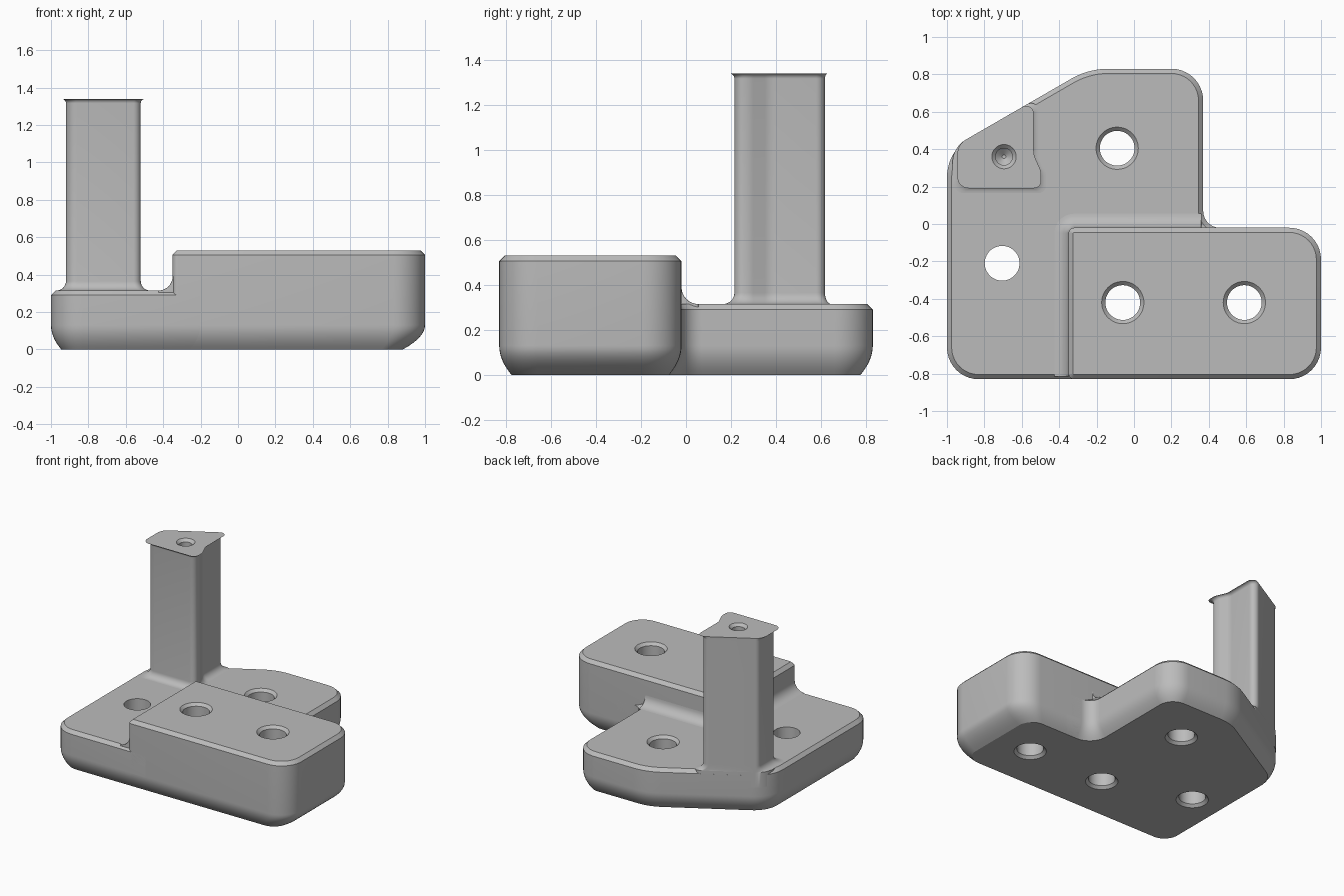
import bpy, bmesh, math
from mathutils import Vector

old = bpy.data.objects.get("Cube")
if old:
    bpy.data.objects.remove(old, do_unlink=True)

GREY = (0.5, 0.5, 0.5, 1.0)
grey = bpy.data.materials.new("plain_grey")
grey.use_nodes = True
grey.diffuse_color = GREY
grey.node_tree.nodes["Principled BSDF"].inputs["Base Color"].default_value = GREY

PLATE_TOP, BLOCK_TOP, POST_TOP = 0.315, 0.53, 1.34


def outline(corners, inset=0.0, steps=10):
    """Counter-clockwise (x, y, radius) corners -> inset outline with round corners."""
    pts = [Vector(c[:2]) for c in corners]
    n = len(pts)
    moved, radii = [], []
    for i, p in enumerate(pts):
        d1 = (p - pts[i - 1]).normalized()
        d2 = (pts[(i + 1) % n] - p).normalized()
        n1, n2 = Vector((-d1.y, d1.x)), Vector((-d2.y, d2.x))
        moved.append(p + (n1 + n2) * inset / (1 + n1.dot(n2)))
        convex = d1.x * d2.y - d1.y * d2.x > 0
        r = corners[i][2]
        radii.append(max(r - inset, 0.002) if convex else r + inset)
    result = []
    for i, p in enumerate(moved):
        u = (moved[i - 1] - p).normalized()
        v = (moved[(i + 1) % n] - p).normalized()
        half = u.angle(v) / 2
        t = radii[i] / math.tan(half)
        c = p + (u + v).normalized() * radii[i] / math.sin(half)
        s, e = p + u * t - c, p + v * t - c
        phi = s.angle(e)
        for k in range(steps + 1):
            a = phi * k / steps
            result.append(c + (s * math.sin(phi - a) + e * math.sin(a)) / math.sin(phi))
    return result


def loft(name, rings):
    """Solid skinned through (height, outline) rings, lowest first."""
    bm = bmesh.new()
    loops = [[bm.verts.new((p.x, p.y, z)) for p in ring] for z, ring in rings]
    n = len(loops[0])
    for low, high in zip(loops, loops[1:]):
        for i in range(n):
            j = (i + 1) % n
            bm.faces.new((low[i], low[j], high[j], high[i]))
    bm.faces.new(loops[0][::-1])
    bm.faces.new(loops[-1])
    bmesh.ops.recalc_face_normals(bm, faces=bm.faces)
    mesh = bpy.data.meshes.new(name)
    bm.to_mesh(mesh)
    bm.free()
    mesh.materials.append(grey)
    obj = bpy.data.objects.new(name, mesh)
    bpy.context.collection.objects.link(obj)
    return obj


def drill(body, x, y, profile):
    """Cut a turned (height, radius) hole shape out of a body."""
    def circle(r):
        angles = [math.tau * i / 48 for i in range(48)]
        return [Vector((x + r * math.cos(a), y + r * math.sin(a))) for a in angles]
    cutter = loft("hole_cutter", [(z, circle(r)) for z, r in profile])
    cutter.hide_render = True
    mod = body.modifiers.new("hole", 'BOOLEAN')
    mod.operation = 'DIFFERENCE'
    mod.solver = 'EXACT'
    mod.object = cutter
    bpy.context.view_layer.objects.active = body
    bpy.ops.object.modifier_apply(modifier=mod.name)
    bpy.data.objects.remove(cutter, do_unlink=True)


def through_hole(top, chamfer_top=True):
    r, c = 0.093, 0.02
    upper = [(top - c, r), (top + c, r + 2 * c)] if chamfer_top else [(top + c, r)]
    return [(-c, r + 2 * c), (c, r)] + upper


def slab_profile(top):
    """(height, inset) steps: rounded underside, straight wall, chamfered rim."""
    h, steps = 0.13, 8
    under = [(h * k / steps, 0.055 * (1 - k / steps) ** 2) for k in range(steps + 1)]
    return under + [(top - 0.025, 0), (top, 0.025)]


def cove(radius, z0, steps=8):
    """(height, flare) steps of a concave foot fillet."""
    for k in range(steps + 1):
        a = math.pi / 2 * k / steps
        yield z0 + radius * (1 - math.cos(a)), radius * (1 - math.sin(a))


# Low plate, tucked under the edges of the raised block
plate_corners = [
    (-1, -0.83, 0.17), (-0.2, -0.83, 0.003), (-0.2, -0.2, 0.003),
    (0.6, -0.2, 0.003), (0.6, -0.02, 0.003), (0.37, -0.02, 0.09),
    (0.37, 0.83, 0.17), (-0.243, 0.83, 0.4), (-1, 0.393, 0.25)]
plate = loft("base_plate", [(z, outline(plate_corners, d))
                            for z, d in slab_profile(PLATE_TOP)])
drill(plate, -0.09, 0.405, through_hole(PLATE_TOP))
drill(plate, -0.705, -0.21, through_hole(PLATE_TOP, False))


# Raised block, with a wider slope under its left end
def block_ring(z, d):
    right = 1 - (1.15 * d if z < 0.2 else 0)
    return outline([(-0.35, -0.83, 0.03), (right, -0.83, 0.17),
                    (right, -0.02, 0.17), (-0.35, -0.02, 0.03)], d)


block = loft("raised_block", [(z, block_ring(z, d)) for z, d in slab_profile(BLOCK_TOP)])
for hole_x in (-0.06, 0.59):
    drill(block, hole_x, -0.42, through_hole(BLOCK_TOP))


# Concave fillet where the block rises from the plate
def fillet_ring(f):
    return outline([(-0.35 - f, -0.815, 0.003), (-0.3, -0.815, 0.003),
                    (-0.3, -0.07, 0.003), (0.36, -0.07, 0.003),
                    (0.36, -0.02 + f, 0.003), (-0.35 - f, -0.02 + f, 0.03 + f)])


fillet = loft("block_fillet", [(0.25, fillet_ring(0.075))] +
              [(z, fillet_ring(f)) for z, f in cove(0.075, PLATE_TOP)])


# Tall post, flush with the slanted wall and flared at foot and top
def post_ring(f):
    def slant(x):
        return 0.393 + (x + 1) * 0.577
    left, right, waist = -0.92 - f, -0.52 + f, -0.56 + f
    return outline([(left, 0.215 - f, 0.06), (right, 0.215 - f, 0.04),
                    (right, 0.28, 0.1), (waist, 0.37, 0.1),
                    (waist, slant(waist), 0.04), (left, slant(left), 0.04 + 2 * f)])


flare = [(POST_TOP + PLATE_TOP - z, f) for z, f in cove(0.024, PLATE_TOP)][::-1]
post_profile = [(0.2, 0.05)] + list(cove(0.05, PLATE_TOP)) + flare
post = loft("post", [(z, post_ring(f)) for z, f in post_profile])
drill(post, -0.695, 0.36, [(POST_TOP - 0.25, 0.01), (POST_TOP - 0.22, 0.045),
                           (POST_TOP - 0.02, 0.045), (POST_TOP + 0.02, 0.085)])

# Smooth shading with crisp edges
for part in (plate, block, fillet, post):
    bpy.ops.object.select_all(action='DESELECT')
    part.select_set(True)
    bpy.context.view_layer.objects.active = part
    bpy.ops.object.shade_smooth_by_angle(angle=math.radians(30))
